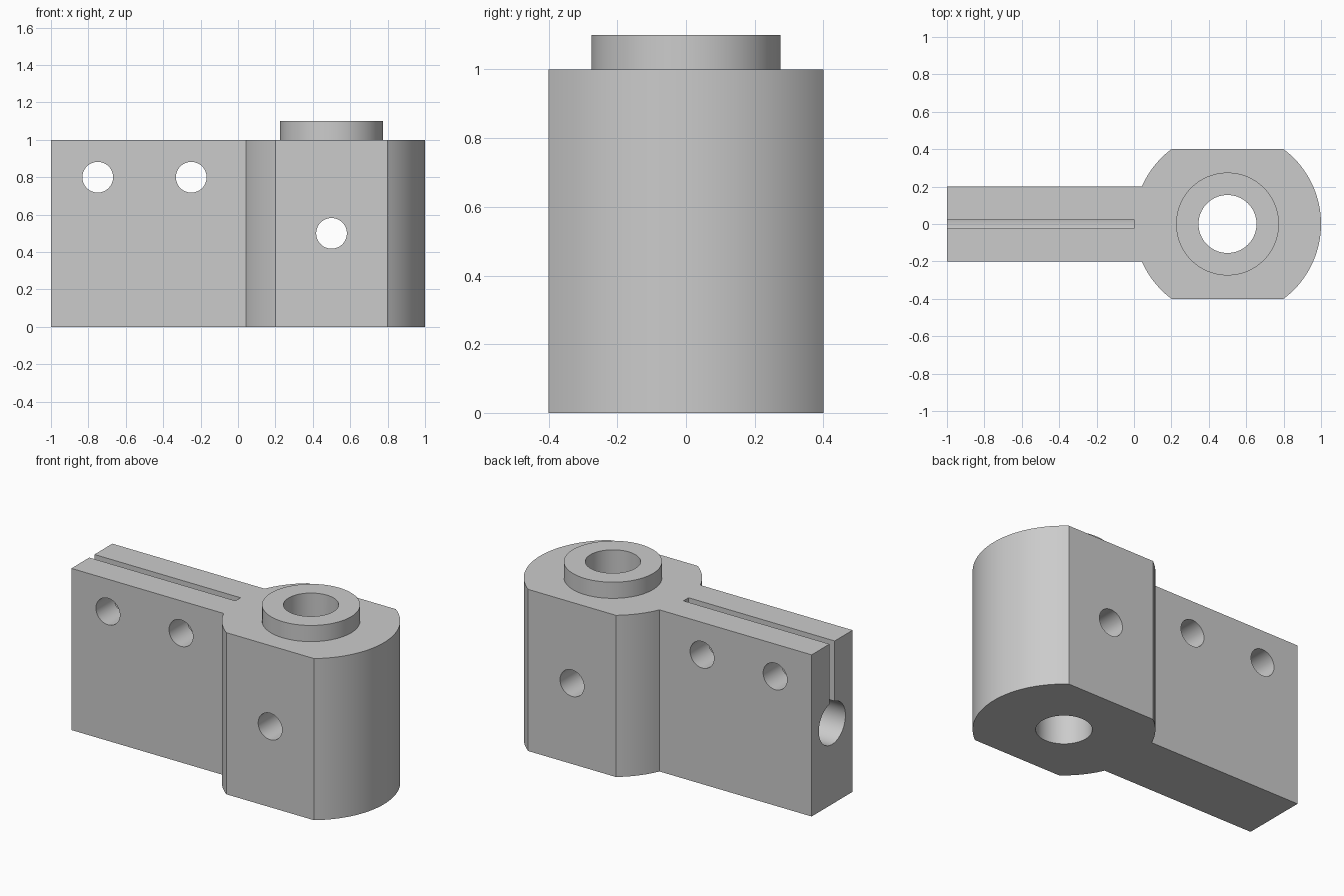
import bpy
import bmesh
from math import asin, cos, sin, pi
from mathutils import Matrix

cube = bpy.data.objects.get("Cube")
if cube:
    bpy.data.objects.remove(cube, do_unlink=True)

HEIGHT = 1.0
HEAD_X, HEAD_R, FLAT_Y = 0.5, 0.5, 0.4
ARM_Y = 0.2

grey = bpy.data.materials.new("light grey")
grey.use_nodes = True
colour = (0.6, 0.6, 0.6, 1)
grey.diffuse_color = colour
grey.node_tree.nodes["Principled BSDF"].inputs["Base Color"].default_value = colour


def add_object(name, bm):
    bmesh.ops.recalc_face_normals(bm, faces=bm.faces)
    mesh = bpy.data.meshes.new(name)
    bm.to_mesh(mesh)
    bm.free()
    mesh.materials.append(grey)
    obj = bpy.data.objects.new(name, mesh)
    bpy.context.collection.objects.link(obj)
    return obj


def cylinder(name, centre, radius, length, axis="Z", sides=96):
    turn = {"X": Matrix.Rotation(pi / 2, 4, "Y"),
            "Y": Matrix.Rotation(pi / 2, 4, "X"),
            "Z": Matrix.Identity(4)}[axis]
    bm = bmesh.new()
    bmesh.ops.create_cone(bm, cap_ends=True, segments=sides, radius1=radius,
                          radius2=radius, depth=length,
                          matrix=Matrix.Translation(centre) @ turn)
    return add_object(name, bm)


def box(name, centre, size):
    bm = bmesh.new()
    bmesh.ops.create_cube(bm, size=1, matrix=Matrix.Translation(centre)
                          @ Matrix.Diagonal((*size, 1)))
    return add_object(name, bm)


def arc(start, end, steps):
    return [(HEAD_X + HEAD_R * cos(a), HEAD_R * sin(a))
            for a in (start + (end - start) * i / steps for i in range(steps + 1))]


# Body: flat arm running into a round head with two milled flats
flat_angle = asin(FLAT_Y / HEAD_R)
arm_angle = asin(ARM_Y / HEAD_R)
outline = [(-1, -ARM_Y)]
outline += arc(pi + arm_angle, pi + flat_angle, 12)
outline += arc(-flat_angle, flat_angle, 36)
outline += arc(pi - flat_angle, pi - arm_angle, 12)
outline.append((-1, ARM_Y))

bm = bmesh.new()
base = bm.faces.new([bm.verts.new((x, y, 0)) for x, y in outline])
raised = bmesh.ops.extrude_face_region(bm, geom=[base], use_keep_orig=True)
top_verts = [v for v in raised["geom"] if isinstance(v, bmesh.types.BMVert)]
bmesh.ops.translate(bm, verts=top_verts, vec=(0, 0, HEIGHT))
body = add_object("clamp_body", bm)

# Raised boss, pin bore, arm bore, clamping slot and cross holes
steps = [("UNION", cylinder("boss", (HEAD_X, 0, 0.95), 0.275, 0.3)),
         ("DIFFERENCE", cylinder("pin_bore", (HEAD_X, 0, 0.5), 0.155, 2)),
         ("DIFFERENCE", cylinder("arm_bore", (-0.6, 0, 0.5), 0.13, 1.2, "X")),
         ("DIFFERENCE", box("clamping_slot", (-0.6, 0, 0.85), (1.2, 0.05, 0.7)))]
for x, z in ((-0.75, 0.8), (-0.25, 0.8), (HEAD_X, 0.5)):
    steps.append(("DIFFERENCE", cylinder("cross_hole", (x, 0, z), 0.082, 2, "Y", 64)))

for operation, tool in steps:
    tool.hide_render = True
    mod = body.modifiers.new(tool.name, "BOOLEAN")
    mod.operation = operation
    mod.solver = "EXACT"
    mod.object = tool

# Bake the modifiers, then drop the helper shapes
depsgraph = bpy.context.evaluated_depsgraph_get()
finished = bpy.data.meshes.new_from_object(body.evaluated_get(depsgraph))
body.modifiers.clear()
body.data = finished
for _, tool in steps:
    bpy.data.objects.remove(tool, do_unlink=True)
finished.materials.clear()
finished.materials.append(grey)
for face in finished.polygons:
    face.material_index = 0

bpy.ops.object.select_all(action="DESELECT")
body.select_set(True)
bpy.context.view_layer.objects.active = body
bpy.ops.object.shade_smooth_by_angle(angle=pi / 6)
